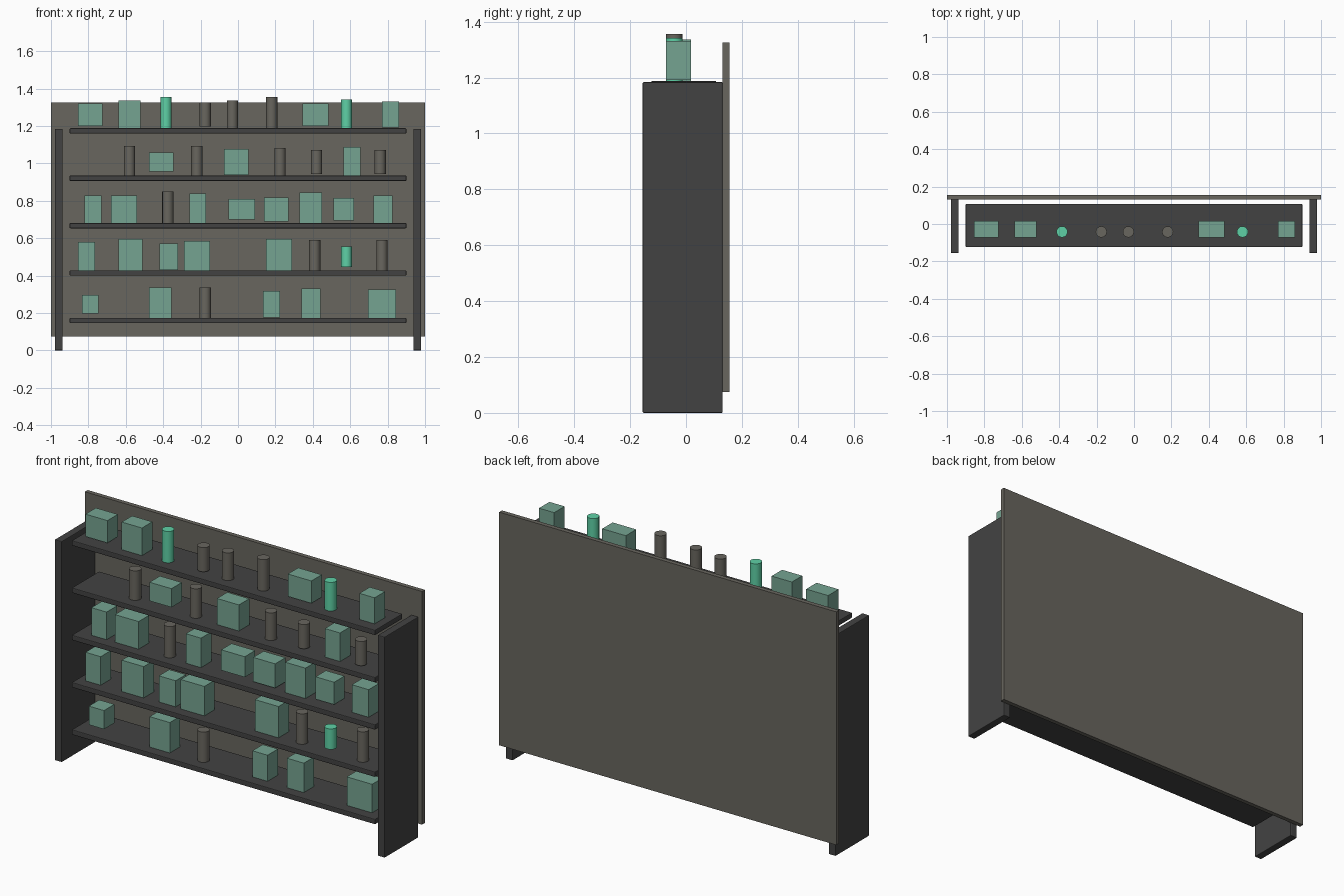
import bpy

default = bpy.data.objects.get("Cube")
if default:
    bpy.data.objects.remove(default, do_unlink=True)


def make_material(name, *srgb):
    """Flat material from display colour values, stored as linear."""
    colour = [((c + 0.055) / 1.055) ** 2.4 for c in srgb] + [1.0]
    mat = bpy.data.materials.new(name)
    mat.use_nodes = True
    mat.diffuse_color = colour
    mat.node_tree.nodes["Principled BSDF"].inputs["Base Color"].default_value = colour
    return mat


charcoal = make_material("charcoal_frame", 0.26, 0.26, 0.26)
taupe = make_material("taupe_grey", 0.41, 0.40, 0.37)
sage = make_material("sage_green", 0.46, 0.64, 0.57)
mint = make_material("mint_green", 0.37, 0.82, 0.65)


def finish(obj, name, mat, bevel):
    obj.name = name
    obj.data.materials.append(mat)
    if bevel:
        mod = obj.modifiers.new("soft_edges", "BEVEL")
        mod.width = bevel
        mod.segments = 2
    return obj


def box(name, mat, centre, size, bevel=0.0):
    bpy.ops.mesh.primitive_cube_add(size=1, location=centre)
    obj = bpy.context.object
    obj.scale = size
    bpy.ops.object.transform_apply(location=False, rotation=False, scale=True)
    return finish(obj, name, mat, bevel)


def cylinder(name, mat, centre, height):
    bpy.ops.mesh.primitive_cylinder_add(vertices=16, radius=0.03, depth=height, location=centre)
    bpy.ops.object.shade_smooth_by_angle()
    return finish(bpy.context.object, name, mat, 0.0)


# Back panel and upright sides
box("back_panel", taupe, (0, 0.143, 0.7), (2, 0.024, 1.25))
for side, sign in (("left", 1), ("right", -1)):
    box(side + "_upright", charcoal, (sign * 0.958, -0.012, 0.592), (0.042, 0.286, 1.184), 0.004)

# Goods on each shelf, bottom row first, in hundredths:
# cartons are (centre x, width, height)
cartons = [
    [(-79, 9, 10), (-41.5, 12, 18), (18, 9, 14), (39, 10, 17), (77, 15, 16)],
    [(-81, 9, 16), (-57.5, 13, 19), (-37, 10, 14), (-22, 14, 17), (22, 14, 19)],
    [(-77.5, 9, 15), (-61, 14, 15), (-21.5, 9, 17), (2, 14, 11), (20.5, 13, 13),
     (39, 12, 18), (56.5, 11, 12), (77.5, 10, 15)],
    [(-41, 13, 10), (-1, 13, 14), (61, 9, 16)],
    [(-79, 13, 12), (-58, 12, 15), (41.5, 14, 12), (81.5, 9, 14)],
]
# round items are (centre x, height)
dark_tins = [
    [(-17.5, 18)],
    [(41, 18), (77, 18)],
    [(-37.5, 19)],
    [(-58, 17), (-22, 17), (22.5, 15), (42, 13), (76, 13)],
    [(-17.5, 13), (-3, 15), (18, 19)],
]
mint_bottles = [[], [(58, 11)], [], [], [(-38.5, 19), (58, 16)]]

# Shelves with their goods
for row in range(5):
    shelf_z = 0.16 + row * 0.2535
    goods_z = shelf_z + 0.087
    box("shelf", charcoal, (0, -0.008, shelf_z), (1.8, 0.232, 0.028), 0.004)
    for x, width, height in cartons[row]:
        box("carton", sage, (x / 100, -0.027, goods_z), (width / 100, 0.088, height / 100))
    for name, mat, items in (("dark_tin", taupe, dark_tins), ("mint_bottle", mint, mint_bottles)):
        for x, height in items[row]:
            cylinder(name, mat, (x / 100, -0.042, goods_z), height / 100)
